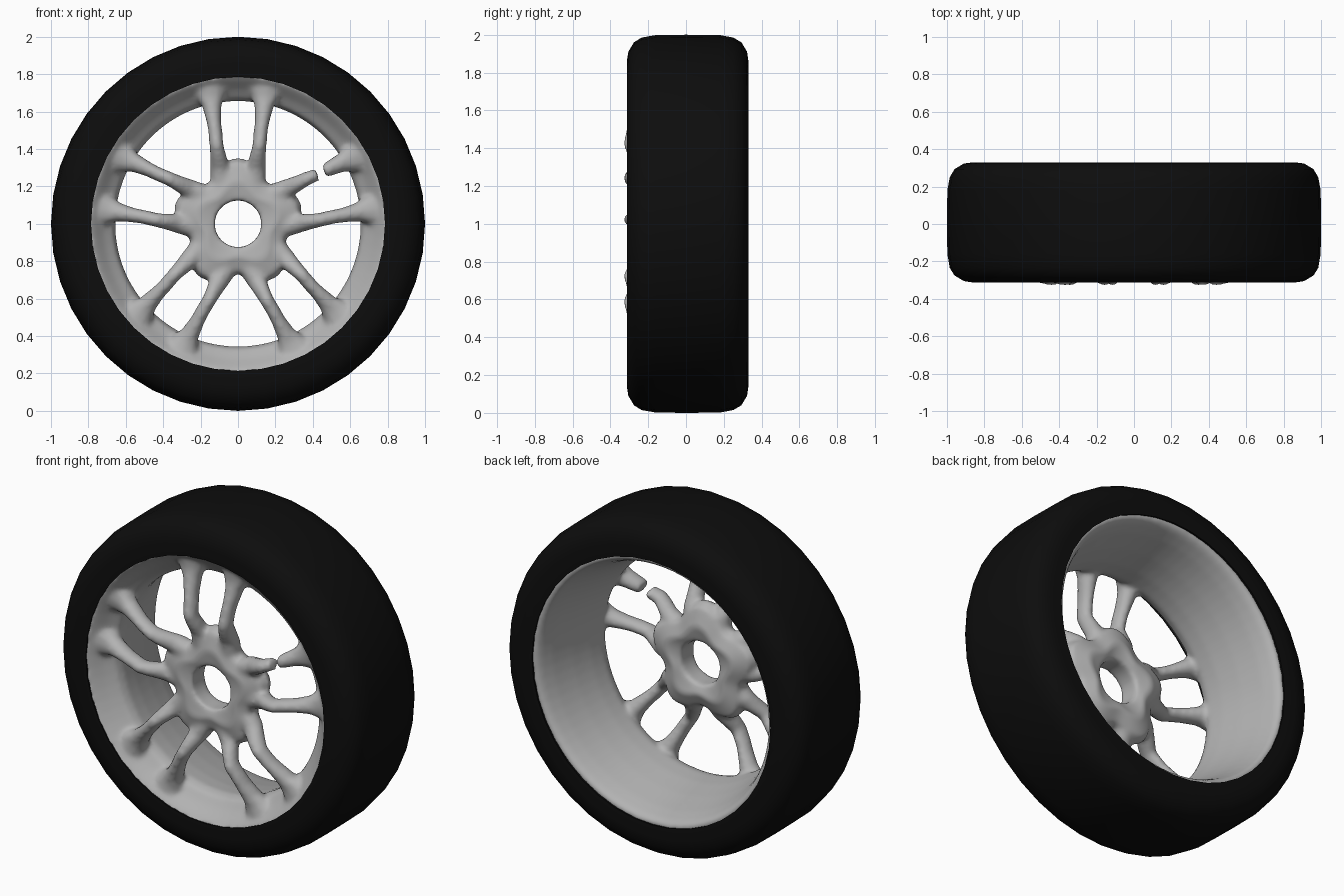
import bpy, bmesh, math
from math import sin, cos, radians, pi

if "Cube" in bpy.data.objects:
    bpy.data.objects.remove(bpy.data.objects["Cube"])

CZ = 1.0  # wheel axis height


def material(name, rgb):
    m = bpy.data.materials.new(name)
    m.diffuse_color = (*rgb, 1)
    m.use_nodes = True
    m.node_tree.nodes["Principled BSDF"].inputs["Base Color"].default_value = m.diffuse_color
    return m


def finish(bm, name, mat):
    bmesh.ops.recalc_face_normals(bm, faces=bm.faces)
    me = bpy.data.meshes.new(name)
    bm.to_mesh(me)
    bm.free()
    me.materials.append(mat)
    ob = bpy.data.objects.new(name, me)
    bpy.context.collection.objects.link(ob)
    bpy.context.view_layer.objects.active = ob
    ob.select_set(True)
    return ob


def bridge(bm, a, b):
    n = len(a)
    for i in range(n):
        j = (i + 1) % n
        bm.faces.new((a[i], a[j], b[j], b[i]))


def revolve(bm, profile, n, scale=lambda a: 1.0):
    """Spin a closed (radius, y) profile about the axle."""
    rings = []
    for i in range(n):
        a = 2 * pi * i / n + pi / 2
        ring = []
        for r, y in profile:
            q = r * (scale(a) if r > 0.15 else 1)
            ring.append(bm.verts.new((q * cos(a), y, CZ + q * sin(a))))
        rings.append(ring)
    for i in range(n):
        bridge(bm, rings[i], rings[(i + 1) % n])


def spoke(bm, angle, side, stations, n=12):
    """Loft ellipses; station = radius, sideways offset, y, half width, half depth."""
    rings = []
    for r, t, y, w, d in stations:
        ring = []
        for k in range(n):
            b = 2 * pi * k / n
            s = side * t + w * cos(b)
            ring.append(bm.verts.new((r * cos(angle) - s * sin(angle), y + d * sin(b),
                                      CZ + r * sin(angle) + s * cos(angle))))
        rings.append(ring)
    for a, b in zip(rings, rings[1:]):
        bridge(bm, a, b)
    bm.faces.new(rings[0])
    bm.faces.new(rings[-1])


black = material("tyre black", (0.004, 0.004, 0.004))
grey = material("rim grey", (0.45, 0.45, 0.45))

# Tyre: closed ring with rounded shoulders
bm = bmesh.new()
revolve(bm, [(0.786, -0.311), (0.86, -0.313), (0.91, -0.305), (0.96, -0.275), (0.985, -0.235),
             (0.998, -0.16), (1.0, 0.0), (0.998, 0.18), (0.985, 0.25), (0.96, 0.293),
             (0.91, 0.323), (0.86, 0.33), (0.786, 0.328), (0.80, 0.24), (0.82, 0.0), (0.80, -0.22)], 40)
tyre = finish(bm, "tyre", black)
bpy.ops.object.shade_smooth_by_angle(angle=radians(40))
tyre.select_set(False)

# Rim: dished front lip and flared barrel
bm = bmesh.new()
revolve(bm, [(0.80, -0.315), (0.765, -0.285), (0.72, -0.235), (0.67, -0.195), (0.655, -0.15),
             (0.665, -0.05), (0.69, 0.08), (0.725, 0.22), (0.75, 0.29), (0.77, 0.318),
             (0.80, 0.322), (0.81, 0.22), (0.81, 0.0), (0.81, -0.22)], 72)

# Hub: five-lobed ring with a centre hole
revolve(bm, [(0.125, -0.255), (0.125, -0.13), (0.20, -0.105), (0.29, -0.14), (0.315, -0.19),
             (0.29, -0.245), (0.20, -0.27)], 80,
        lambda a: 1 + 0.13 * cos(5 * (a - pi / 2)))

# Five pairs of spokes, one of them broken through
path = [(0.15, 0.085, -0.19, 0.06, 0.06), (0.29, 0.095, -0.21, 0.055, 0.06),
        (0.36, 0.105, -0.25, 0.045, 0.06), (0.42, 0.115, -0.28, 0.038, 0.052),
        (0.50, 0.122, -0.265, 0.038, 0.052), (0.55, 0.13, -0.25, 0.04, 0.055),
        (0.63, 0.14, -0.225, 0.052, 0.06), (0.68, 0.15, -0.215, 0.08, 0.06),
        (0.75, 0.16, -0.22, 0.11, 0.06)]
for k in range(5):
    deg = 18 + 72 * k
    for side in (-1, 1):
        if k == 0 and side == 1:
            spoke(bm, radians(deg), side, path[:4] + [(0.485, 0.12, -0.268, 0.034, 0.048)])
            spoke(bm, radians(deg), side, [(0.525, 0.126, -0.258, 0.036, 0.05)] + path[5:])
        else:
            spoke(bm, radians(deg), side, path)
rim = finish(bm, "rim_with_spokes", grey)

# Melt rim, hub and spokes into one cast piece
mod = rim.modifiers.new("melt", 'REMESH')
mod.mode = 'VOXEL'
mod.voxel_size = 0.014
mod.use_smooth_shade = True
sm = rim.modifiers.new("soften", 'SMOOTH')
sm.factor = 0.5
sm.iterations = 6
